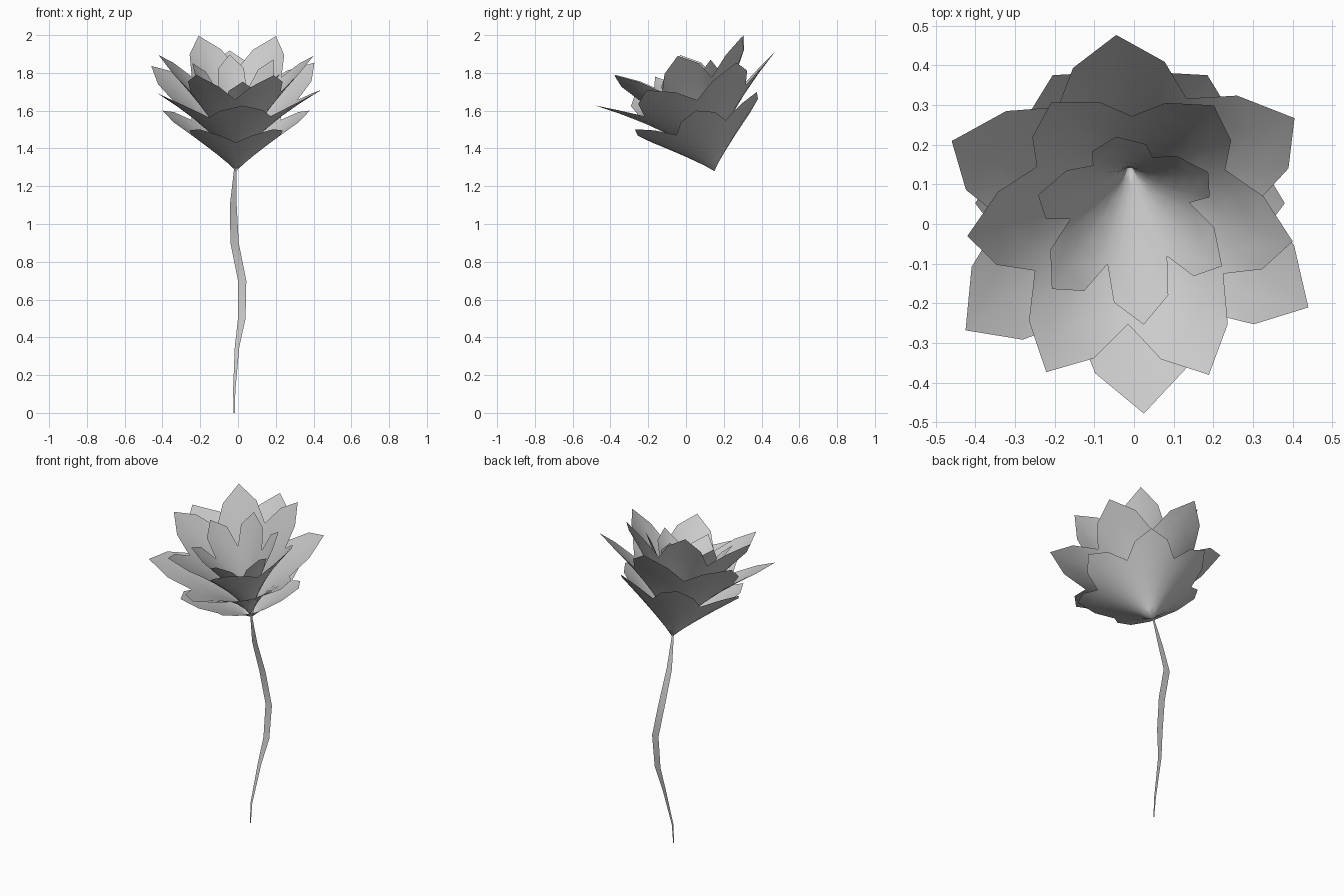
import bpy
import math
from mathutils import Matrix, Vector

if "Cube" in bpy.data.objects:
    bpy.data.objects.remove(bpy.data.objects["Cube"], do_unlink=True)

grey = bpy.data.materials.new("pale_grey")
grey.use_nodes = True
grey.diffuse_color = (0.6, 0.6, 0.6, 1)
grey.node_tree.nodes["Principled BSDF"].inputs["Base Color"].default_value = grey.diffuse_color

# Flower base and its forward tilt
BASE = Vector((-0.01, 0.15, 1.28))
TILT = Matrix.Rotation(math.radians(17), 3, "X")
PETALS = 6


def make_object(name, verts, faces):
    mesh = bpy.data.meshes.new(name)
    mesh.from_pydata(verts, [], faces)
    mesh.materials.append(grey)
    mesh.shade_smooth()
    obj = bpy.data.objects.new(name, mesh)
    bpy.context.collection.objects.link(obj)
    return obj


def petal_ring(name, radius, height, flare, turn, notch, spread):
    """Cupped ring of six petals, flaring out from the flower base."""
    rows = 6
    # Each petal: notch, shoulder, tip, shoulder
    columns = []
    for i in range(PETALS):
        mid = turn + i * 360 / PETALS
        columns += [(mid - 30, notch), (mid - spread, 0.89), (mid, 1), (mid + spread, 0.89)]
    verts, faces = [BASE], []
    for angle, reach in columns:
        a = math.radians(angle)
        for row in range(1, rows + 1):
            t = reach * row / rows
            r = radius * t ** flare
            verts.append(BASE + TILT @ Vector((r * math.cos(a), r * math.sin(a), height * t)))
    count = len(columns)
    for c in range(count):
        p, q = 1 + c * rows, 1 + (c + 1) % count * rows
        faces.append((0, p, q))
        faces += [(p + k, p + k + 1, q + k + 1, q + k) for k in range(rows - 1)]
    return make_object(name, verts, faces)


petal_ring("inner_petals", 0.25, 0.57, 1.4, 38, 0.70, 19)
petal_ring("middle_petals", 0.41, 0.64, 1.4, -1, 0.75, 16)
petal_ring("outer_petals", 0.50, 0.515, 1.5, 34, 0.75, 16)
petal_ring("lowest_petals", 0.39, 0.335, 1.1, 0, 0.72, 16)

# Stem: a thin bent ribbon, as (z, y, x, half width)
path = [
    (0.0, 0.15, -0.02, 0.003), (0.12, 0.16, -0.02, 0.006),
    (0.35, 0.22, -0.005, 0.012), (0.5, 0.25, 0.02, 0.02),
    (0.7, 0.27, 0.022, 0.022), (0.9, 0.265, -0.018, 0.022),
    (1.1, 0.2, -0.025, 0.018), (1.29, 0.15, -0.015, 0.006),
]
ribbon = [(x + side * w, y, z) for z, y, x, w in path for side in (-1, 1)]
make_object("stem", ribbon, [(i, i + 1, i + 3, i + 2) for i in range(0, len(ribbon) - 2, 2)])
